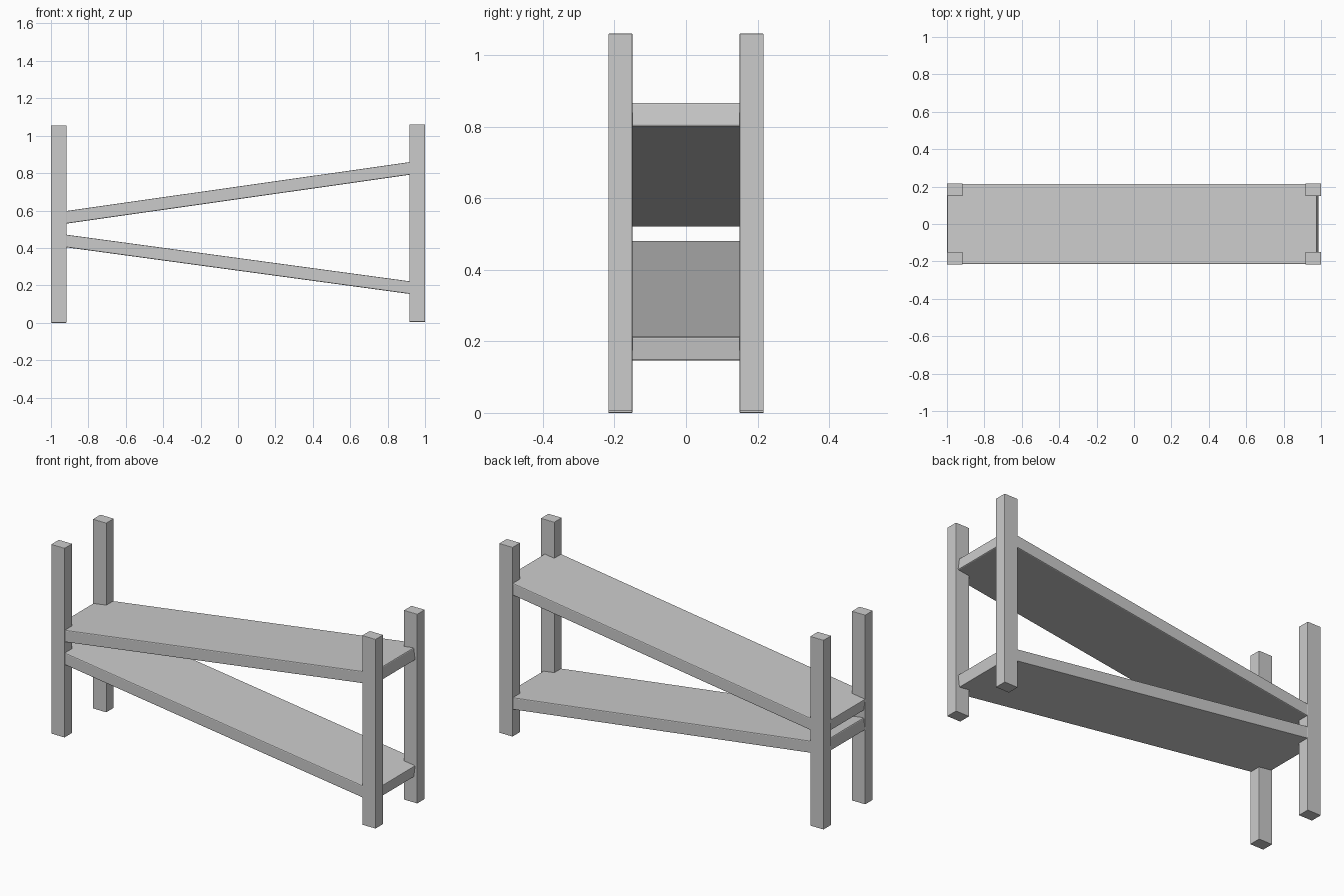
import bpy
from math import atan2, hypot

if "Cube" in bpy.data.objects:
    bpy.data.objects.remove(bpy.data.objects["Cube"])


def soft_box(name, centre, size, tilt=0.0, bevel=0.004):
    """Box with lightly eased edges, tilted about the y axis."""
    bpy.ops.mesh.primitive_cube_add(size=1, location=centre)
    ob = bpy.context.object
    ob.name = name
    ob.scale = size
    bpy.ops.object.transform_apply(location=False, rotation=False, scale=True)
    ob.rotation_euler = (0, -tilt, 0)
    mod = ob.modifiers.new("eased_edges", 'BEVEL')
    mod.width = bevel
    mod.segments = 2
    return ob


def shelf(name, z_left, z_right, span=0.917):
    """Sloping board; heights are its centre line at x = -span and x = +span."""
    rise = z_right - z_left
    tilt = atan2(rise, 2 * span)
    length = 1.977 * hypot(rise, 2 * span) / (2 * span)
    x_mid = -0.006
    z_mid = (z_left + z_right) / 2 + x_mid * rise / (2 * span)
    soft_box(name, (x_mid, 0, z_mid), (length, 0.428, 0.067), tilt, 0.005)


# Four corner posts, the right pair sitting very slightly higher
for side, x, z0 in (("left", -0.9585, 0.0), ("right", 0.9585, 0.005)):
    for face, y in (("front", -0.1835), ("back", 0.1835)):
        soft_box(f"{face}_{side}_post", (x, y, z0 + 0.5275),
                 (0.083, 0.067, 1.055), bevel=0.002)

# Two opposing sloped shelves
shelf("upper_shelf", 0.564, 0.825)
shelf("lower_shelf", 0.437, 0.188)
